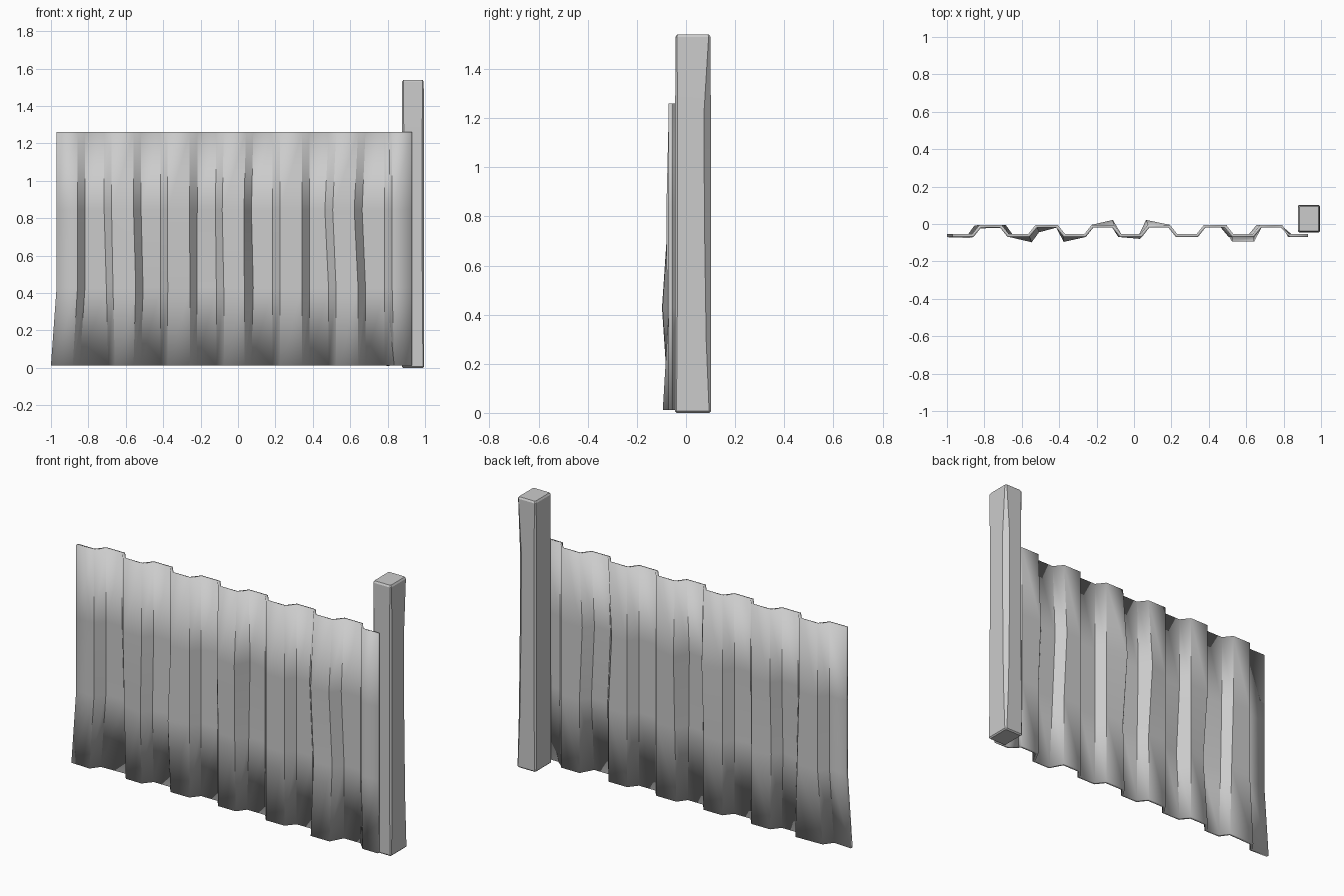
import bpy, bmesh, math

cube = bpy.data.objects.get("Cube")
if cube:
    bpy.data.objects.remove(cube, do_unlink=True)

grey = bpy.data.materials.new("plain grey")
grey.use_nodes = True
colour = (0.6, 0.6, 0.6, 1)
grey.diffuse_color = colour
grey.node_tree.nodes["Principled BSDF"].inputs["Base Color"].default_value = colour


def finish(name, bm):
    bmesh.ops.recalc_face_normals(bm, faces=bm.faces)
    mesh = bpy.data.meshes.new(name)
    bm.to_mesh(mesh)
    bm.free()
    obj = bpy.data.objects.new(name, mesh)
    bpy.context.collection.objects.link(obj)
    mesh.materials.append(grey)
    bpy.ops.object.select_all(action='DESELECT')
    obj.select_set(True)
    bpy.context.view_layer.objects.active = obj
    bpy.ops.object.shade_smooth_by_angle(angle=math.radians(20))
    return obj


# Corrugated sheet: alternating front and back ridges joined by short slopes
FRONT, BACK = -0.062, -0.012
profile = [(-0.97, FRONT)]
for i in range(13):
    x = -0.86 + 0.15 * i
    ends = (FRONT, BACK) if i % 2 == 0 else (BACK, FRONT)
    profile += [(x - 0.002, ends[0]), (x + 0.038, ends[1])]
    if i == 12:
        profile = profile[:-2]
profile += [(0.79, BACK), (0.828, FRONT), (0.93, FRONT)]
profile = profile[:1] + [p for p in profile[1:] if p[0] < 0.94]

# Dents: (row, column) -> shift in x and y
dents = {(0, 0): (-0.03, 0), (0, 1): (-0.025, -0.005), (0, 2): (-0.028, -0.005),
         (0, 3): (0.022, 0), (0, 4): (0.018, 0), (1, 3): (0.012, 0), (1, 4): (0.008, 0),
         (1, 5): (0.012, -0.028), (1, 6): (0.01, -0.025), (1, 8): (0, -0.026),
         (2, 11): (-0.005, 0.026), (2, 12): (-0.008, 0),
         (2, 13): (-0.01, -0.01), (2, 14): (-0.01, 0.026),
         (1, 13): (-0.008, -0.008), (0, 13): (-0.008, 0), (0, 14): (-0.01, 0),
         (2, 19): (-0.02, 0), (2, 20): (-0.018, 0), (2, 21): (-0.02, 0), (2, 22): (-0.018, 0),
         (0, 20): (0, -0.025), (0, 21): (0, -0.025), (0, 26): (0.01, 0), (0, 25): (0, 0)}
bm = bmesh.new()
rows = []
for r in range(4):
    row = []
    for c, (x, y) in enumerate(profile):
        dx, dy = dents.get((r, c), (0, 0))
        row.append(bm.verts.new((x + dx, y + dy, 0.012 + r * 0.416)))
    rows.append(row)
for low, high in zip(rows, rows[1:]):
    for c in range(len(low) - 1):
        bm.faces.new((low[c], low[c + 1], high[c + 1], high[c]))
sheet = finish("corrugated_sheet", bm)
solid = sheet.modifiers.new("thickness", 'SOLIDIFY')
solid.thickness = 0.017
solid.offset = 0

# Post: stacked rings with worn corners, widest chamfer at the back left edge
X0, X1, Y0, Y1 = 0.876, 0.995, -0.045, 0.102
bm = bmesh.new()
rings = []
# height, inset, corner chamfer, worn corner chamfer
for z, s, k, w in ((0, 0.007, 0.004, 0.004), (0.007, 0, 0.006, 0.008),
                   (0.3, 0, 0.009, 0.02), (0.78, 0.001, 0.01, 0.026),
                   (1.22, 0.001, 0.01, 0.028), (1.53, 0.002, 0.006, 0.008),
                   (1.54, 0.008, 0.004, 0.004)):
    a, b, c, d = X0 + s, X1 - s, Y0 + s, Y1 - s
    outline = [(a + k, c), (b - k, c), (b, c + k), (b, d - w),
               (b - w, d), (a + k, d), (a, d - k), (a, c + k)]
    rings.append([bm.verts.new((x, y, z)) for x, y in outline])
for low, high in zip(rings, rings[1:]):
    for i in range(8):
        j = (i + 1) % 8
        bm.faces.new((low[i], low[j], high[j], high[i]))
bm.faces.new(rings[0])
bm.faces.new(rings[-1])
finish("post", bm)
